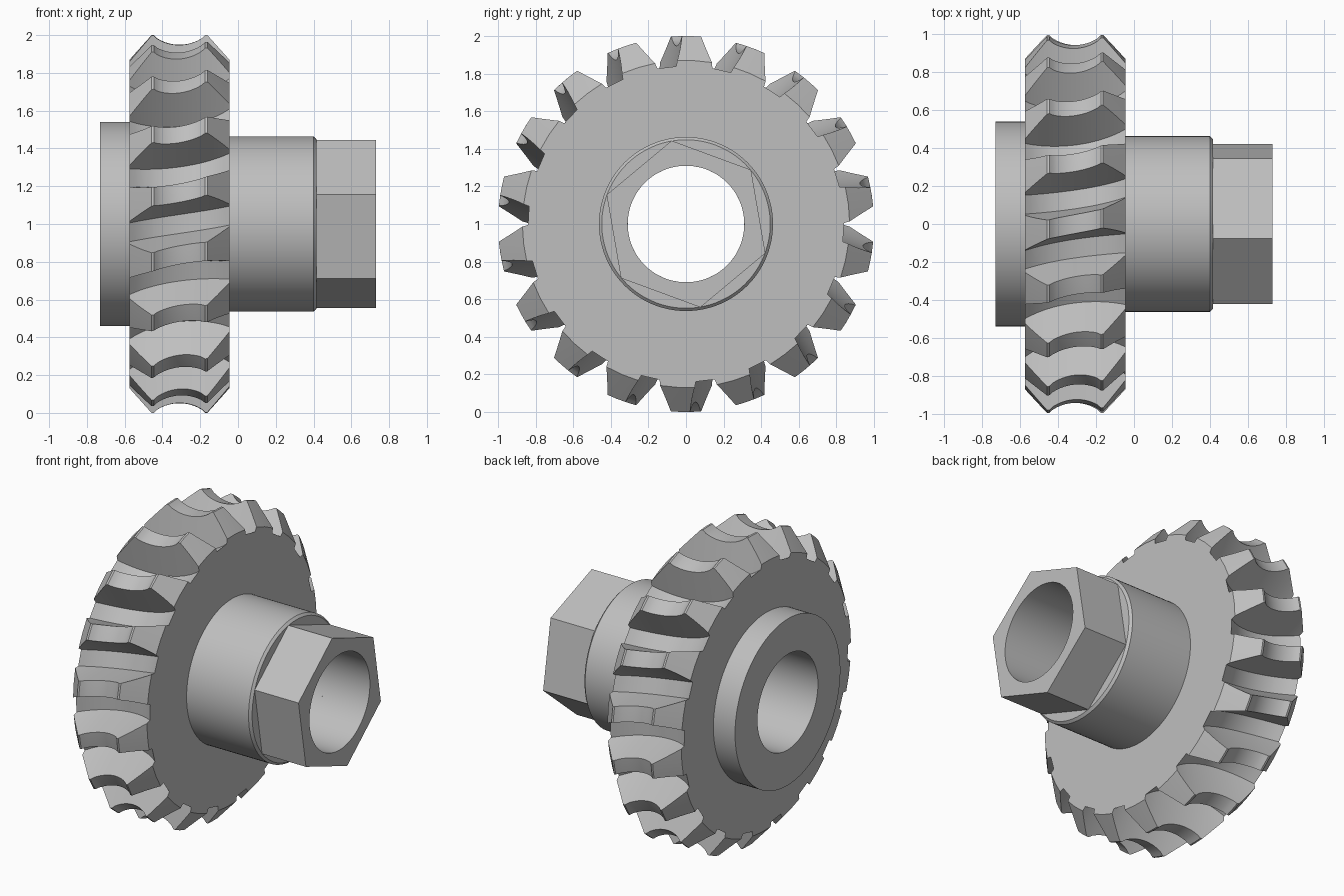
import bpy, bmesh
from math import sin, cos, radians, sqrt, tau, pi

cube = bpy.data.objects.get("Cube")
if cube:
    bpy.data.objects.remove(cube)

TEETH = 18
N = TEETH * 5            # points in every ring
AXIS_Z = 1.0
BORE = 0.31
MID = -0.31              # middle plane of the gear
HALF = 0.265             # half of the gear width
THROAT = 1.17            # radius at which the mating worm axis sits
TWIST = 0.2              # tooth slant, radians per unit of x

steel = bpy.data.materials.new("steel grey")
steel.use_nodes = True
grey = (0.52, 0.52, 0.52, 1)
steel.diffuse_color = grey
steel.node_tree.nodes["Principled BSDF"].inputs["Base Color"].default_value = grey


def circle(x, r, start=0.0):
    """Ring of (x, radius, angle) points around the axle."""
    return [(x, r, start + tau * i / N) for i in range(N)]


def hexagon(x, r, start):
    """Ring with N points along the sides of a hexagon of corner radius r."""
    return [(x, r * cos(pi / 6) / cos((tau * i / N) % (pi / 3) - pi / 6),
             start + tau * i / N) for i in range(N)]


def ring_solid(name, rings):
    """Skin a closed loop of rings into a hollow solid."""
    bm = bmesh.new()
    loops = [[bm.verts.new((x, r * sin(a), AXIS_Z + r * cos(a))) for x, r, a in ring]
             for ring in rings]
    for a, b in zip(loops, loops[1:] + loops[:1]):
        for i in range(N):
            j = (i + 1) % N
            bm.faces.new((a[i], a[j], b[j], b[i]))
    bmesh.ops.recalc_face_normals(bm, faces=bm.faces)
    mesh = bpy.data.meshes.new(name)
    bm.to_mesh(mesh)
    bm.free()
    mesh.materials.append(steel)
    obj = bpy.data.objects.new(name, mesh)
    bpy.context.collection.objects.link(obj)
    bpy.ops.object.select_all(action='DESELECT')
    obj.select_set(True)
    bpy.context.view_layer.objects.active = obj
    bpy.ops.object.shade_smooth_by_angle(angle=radians(25))
    return obj


def tip_radius(d):
    """Throated tooth crest with narrow ridges and bevelled ends."""
    d = abs(d)
    if d < 0.136:
        return THROAT - sqrt(0.221 ** 2 - d * d)
    return min(1.0, 1.0 - 0.13 * (d - 0.148) / (HALF - 0.148))


def tooth_ring(d):
    """Gear outline at distance d from the middle plane."""
    tip = tip_radius(d)
    root = THROAT - sqrt(0.423 ** 2 - d * d)
    low = 0.05 / root
    high = (0.05 + 0.325 * (tip - root)) / tip
    ring = []
    for i in range(TEETH):
        start = tau * i / TEETH + TWIST * d
        gap = start + pi / TEETH
        ring += [(MID + d, r, a) for r, a in (
            (tip, start), (tip, gap - high), (root, gap - low),
            (root, gap + low), (tip, gap + high))]
    return ring


# Toothed wheel
side = [0.136, 0.148, 0.178, 0.207, 0.236, HALF]
throat = [0.136 * k / 7 for k in range(-6, 7)]
stations = [-d for d in reversed(side)] + throat + side
ring_solid("worm_wheel",
           [circle(MID - HALF, 0.4, -TWIST * HALF)]
           + [tooth_ring(d) for d in stations]
           + [circle(MID + HALF, 0.4, TWIST * HALF)])

# Rear collar and chamfered hub sharing one bore
hub_profile = [(-0.73, BORE), (-0.73, 0.54), (-0.5, 0.54), (-0.5, 0.463),
               (0.4, 0.463), (0.415, 0.448), (0.415, BORE)]
ring_solid("collar_and_hub", [circle(x, r) for x, r in hub_profile])

# Hexagonal drive end
turn = radians(50.2)
ring_solid("hex_end", [circle(0.415, BORE, turn), hexagon(0.415, 0.45, turn),
                       hexagon(0.73, 0.45, turn), circle(0.73, BORE, turn)])
